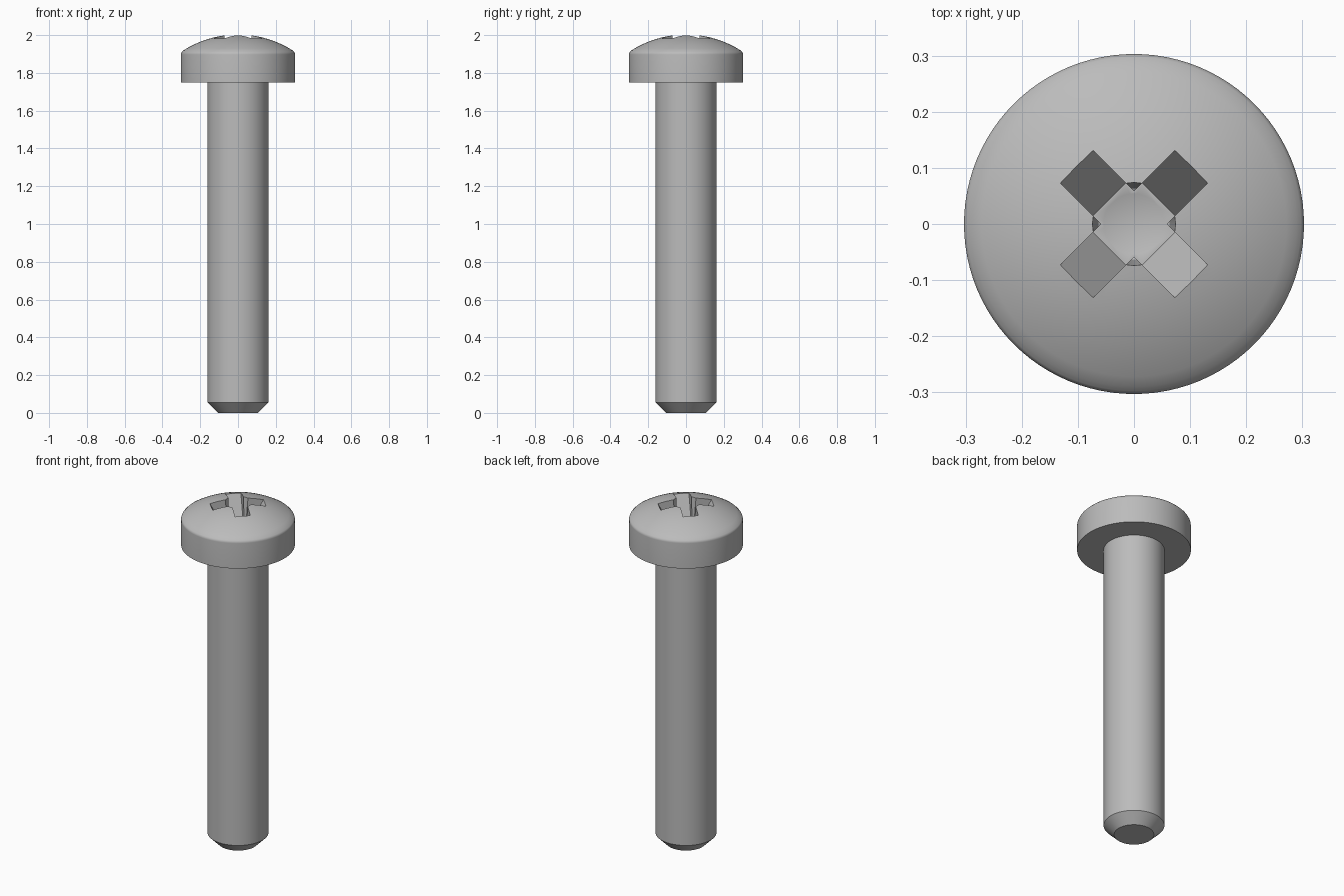
import bpy
import bmesh
from math import sin, cos, pi, radians, sqrt
from mathutils import Matrix

if "Cube" in bpy.data.objects:
    bpy.data.objects.remove(bpy.data.objects["Cube"])

SEGMENTS = 96
TOP, DOME_R = 2.003, 0.54       # dome apex and dome curvature radius

steel = bpy.data.materials.new("grey steel")
steel.use_nodes = True
colour = (0.50, 0.50, 0.50, 1)
steel.diffuse_color = colour
steel.node_tree.nodes["Principled BSDF"].inputs["Base Color"].default_value = colour


def finish(name, bm):
    bmesh.ops.remove_doubles(bm, verts=bm.verts, dist=1e-5)
    bmesh.ops.recalc_face_normals(bm, faces=bm.faces)
    mesh = bpy.data.meshes.new(name)
    bm.to_mesh(mesh)
    bm.free()
    mesh.materials.append(steel)
    obj = bpy.data.objects.new(name, mesh)
    bpy.context.collection.objects.link(obj)
    return obj


def lathe(name, profile):
    """Spin (radius, z) points around the z axis."""
    bm = bmesh.new()
    verts = [bm.verts.new((r, 0, z)) for r, z in profile]
    edges = [bm.edges.new(pair) for pair in zip(verts, verts[1:])]
    bmesh.ops.spin(bm, geom=verts + edges, cent=(0, 0, 0), axis=(0, 0, 1),
                   angle=2 * pi, steps=SEGMENTS, use_merge=True)
    return finish(name, bm)


def prism(name, outline, half_width, turn):
    """Extrude an (x, z) outline along y, then turn it about z."""
    bm = bmesh.new()
    face = bm.faces.new([bm.verts.new((x, -half_width, z)) for x, z in outline])
    grown = bmesh.ops.extrude_face_region(bm, geom=[face])["geom"]
    bmesh.ops.translate(bm, vec=(0, 2 * half_width, 0),
                        verts=[v for v in grown if isinstance(v, bmesh.types.BMVert)])
    bm.transform(Matrix.Rotation(turn, 4, "Z"))
    return finish(name, bm)


# Screw body: chamfered tip, shank, flat-bottomed head, rounded rim, domed top
def dome(r):
    return TOP - DOME_R + sqrt(DOME_R ** 2 - r ** 2)


rim = 0.02
rim_arc = [(0.283 + rim * cos(radians(a)), 1.897 + rim * sin(radians(a)))
           for a in range(0, 57, 11)]
dome_arc = [(0.29 * i / 16, dome(0.29 * i / 16)) for i in range(16, -1, -1)]
screw = lathe("screw", [(0, 0), (0.106, 0), (0.162, 0.056), (0.162, 1.749),
                        (0.303, 1.749)] + rim_arc + dome_arc)

# Cross recess: two tapered bars and a central cone with a shallow floor
slope, floor = 0.5, 1.82
outer, inner = 0.144 + slope * 0.07, 0.062
bar = [(-inner, floor), (inner, floor), (outer, 2.05), (-outer, 2.05)]
cutters = [prism("recess_bar", bar, 0.041, radians(a)) for a in (45, 135)]
cutters.append(lathe("recess_core", [(0, floor - 0.03), (0.063, floor + 0.005),
                                     (0.077, 2.05), (0, 2.05)]))

bpy.context.view_layer.objects.active = screw
for cutter in cutters:
    cut = screw.modifiers.new("cross recess", "BOOLEAN")
    cut.operation = "DIFFERENCE"
    cut.solver = "EXACT"
    cut.object = cutter
    bpy.ops.object.modifier_apply(modifier=cut.name)
for cutter in cutters:
    bpy.data.objects.remove(cutter)

bpy.ops.object.select_all(action="DESELECT")
screw.select_set(True)
bpy.ops.object.shade_smooth_by_angle(angle=radians(30))
